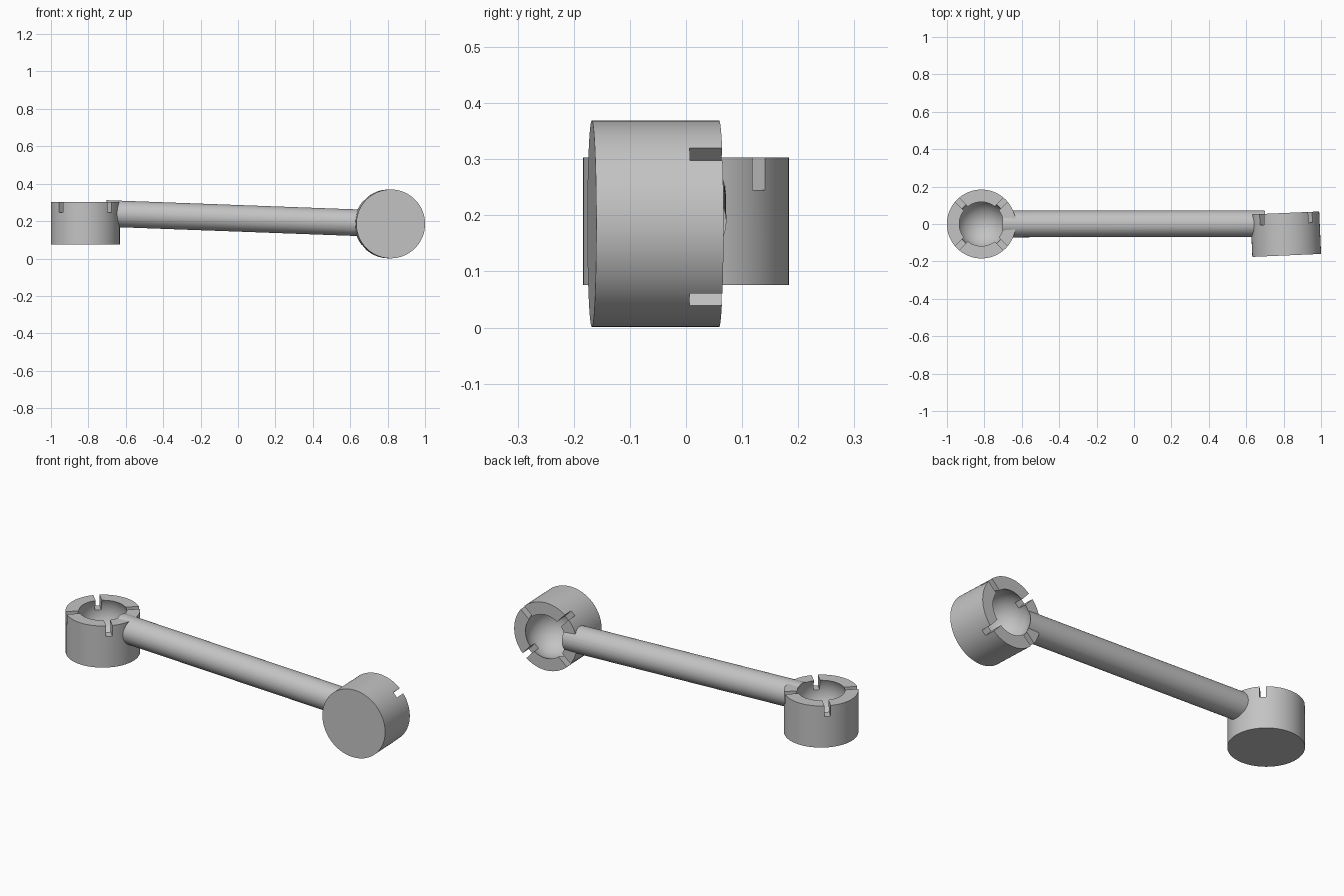
import bpy
import math
from mathutils import Matrix, Vector

if "Cube" in bpy.data.objects:
    bpy.data.objects.remove(bpy.data.objects["Cube"], do_unlink=True)

RADIUS, HEIGHT = 0.184, 0.227      # cup body
SOCKET = 0.1315                    # ball socket radius
DEPTH = 0.058                      # socket centre below the rim, also slot depth
SLOT = 0.031
ROD = 0.071

grey = bpy.data.materials.new("plain_grey")
grey.use_nodes = True
grey.diffuse_color = (0.55, 0.55, 0.55, 1)
grey.node_tree.nodes["Principled BSDF"].inputs["Base Color"].default_value = (0.55, 0.55, 0.55, 1)


def cut(target, cutter):
    """Subtract the cutter from the target, then discard the cutter."""
    cutter.hide_render = True
    mod = target.modifiers.new("cut", "BOOLEAN")
    mod.operation, mod.solver, mod.object = "DIFFERENCE", "EXACT", cutter
    bpy.context.view_layer.update()
    bpy.ops.object.select_all(action="DESELECT")
    bpy.context.view_layer.objects.active = target
    target.select_set(True)
    bpy.ops.object.modifier_apply(modifier=mod.name)
    bpy.data.objects.remove(cutter, do_unlink=True)


def ball(frame):
    bpy.ops.mesh.primitive_uv_sphere_add(segments=64, ring_count=32, radius=SOCKET)
    obj = bpy.context.object
    obj.matrix_world = frame
    return obj


def slot_bar(frame, angle):
    bpy.ops.mesh.primitive_cube_add(size=1)
    obj = bpy.context.object
    obj.matrix_world = (frame @ Matrix.Rotation(angle, 4, "Z")
                        @ Matrix.Translation((0, 0, DEPTH))
                        @ Matrix.Diagonal((0.5, SLOT, 2 * DEPTH, 1)))
    return obj


def finish(obj):
    obj.data.materials.clear()
    obj.data.materials.append(grey)
    for face in obj.data.polygons:
        face.material_index = 0
    bpy.ops.object.select_all(action="DESELECT")
    bpy.context.view_layer.objects.active = obj
    obj.select_set(True)
    bpy.ops.object.shade_smooth_by_angle(angle=math.radians(30))


def make_cup(name, frame):
    """Cup whose frame sits at the socket centre, opening along local z."""
    bpy.ops.mesh.primitive_cylinder_add(vertices=96, radius=RADIUS, depth=HEIGHT)
    cup = bpy.context.object
    cup.name = name
    cup.matrix_world = frame @ Matrix.Translation((0, 0, DEPTH - HEIGHT / 2))
    cut(cup, ball(frame))
    for angle in (math.pi / 4, -math.pi / 4):
        cut(cup, slot_bar(frame, angle))
    finish(cup)


# Socket frames: one opens upward, the other backward with a slight twist
upright = Matrix.Translation((-0.816, 0, 0.245))
tilt = math.radians(2.5)
axis = Vector((-math.sin(tilt), math.cos(tilt), 0))
side = Vector((math.cos(tilt), 0, -math.sin(tilt)))
side = (side - axis * side.dot(axis)).normalized()
turned = Matrix((side, axis.cross(side), axis)).transposed().to_4x4()
turned.translation = (0.809, 0.001, 0.185)

make_cup("right_socket_cup", upright)
make_cup("left_socket_cup", turned)

# Connecting rod between the socket centres, hollowed where it meets the balls
start, end = upright.translation, turned.translation
span = end - start
bpy.ops.mesh.primitive_cylinder_add(vertices=64, radius=ROD, depth=span.length)
rod = bpy.context.object
rod.name = "connecting_rod"
rod.matrix_world = (Matrix.Translation((start + end) / 2)
                    @ span.to_track_quat("Z", "Y").to_matrix().to_4x4())
for frame in (upright, turned):
    cut(rod, ball(frame))
finish(rod)
